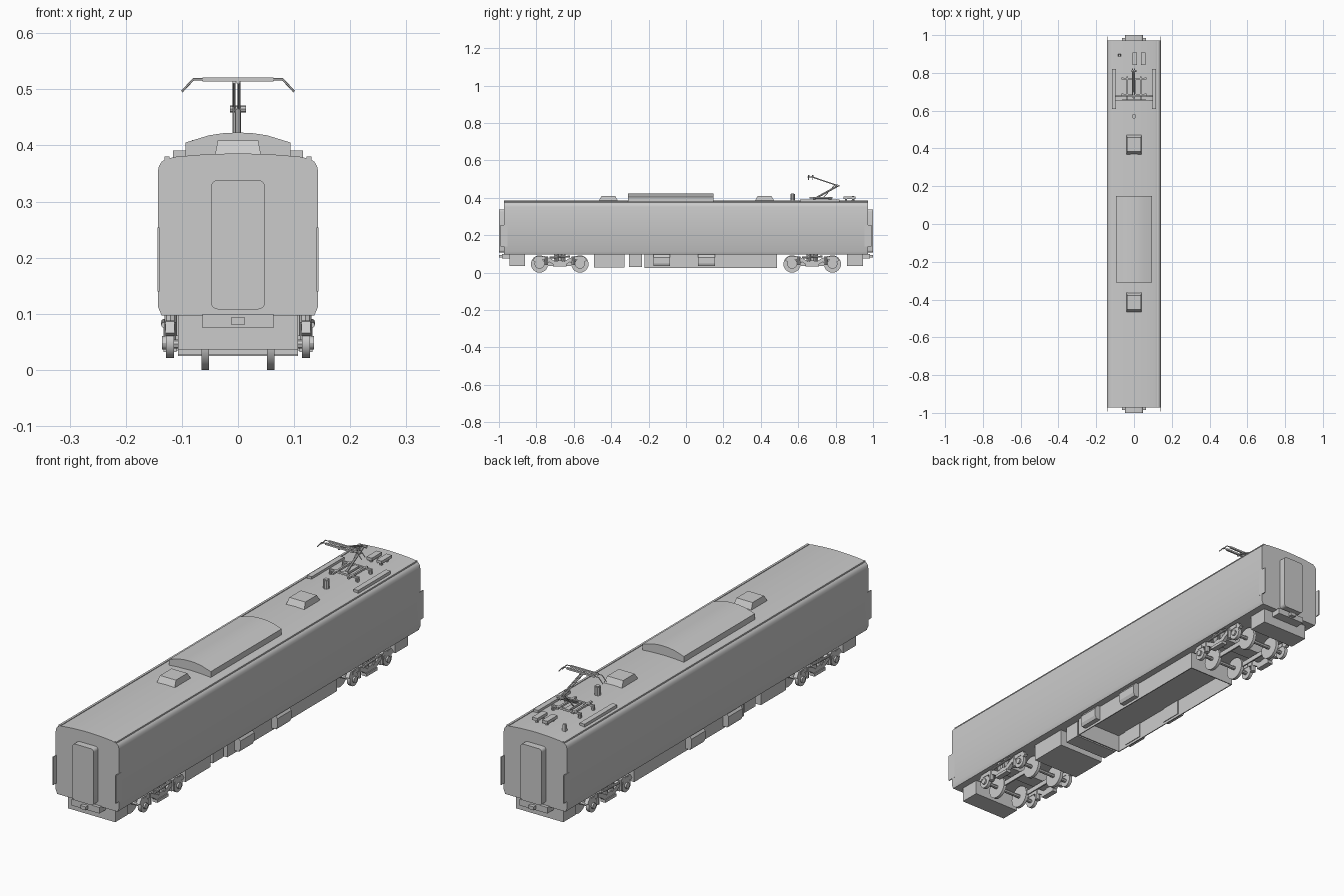
import bpy, bmesh, math
from mathutils import Vector

if "Cube" in bpy.data.objects:
    bpy.data.objects.remove(bpy.data.objects["Cube"])


def make(name, bm):
    bmesh.ops.recalc_face_normals(bm, faces=bm.faces)
    me = bpy.data.meshes.new(name)
    bm.to_mesh(me)
    bm.free()
    ob = bpy.data.objects.new(name, me)
    bpy.context.collection.objects.link(ob)
    return ob


def extrude(name, pts, axis, a, b):
    """Extrude a closed 2D outline along x (pts = y,z) or y (pts = x,z)."""
    bm = bmesh.new()
    place = (lambda p, t: (t, p[0], p[1])) if axis == 'x' else (lambda p, t: (p[0], t, p[1]))
    f = bm.faces.new([bm.verts.new(place(p, a)) for p in pts])
    r = bmesh.ops.extrude_face_region(bm, geom=[f])
    d = Vector((b - a, 0, 0)) if axis == 'x' else Vector((0, b - a, 0))
    bmesh.ops.translate(bm, vec=d, verts=[v for v in r['geom'] if isinstance(v, bmesh.types.BMVert)])
    return make(name, bm)


def box(name, x0, x1, y0, y1, z0, z1, inset=(0, 0)):
    """Box whose top may be narrowed by inset x, y."""
    bm = bmesh.new()
    bmesh.ops.create_cube(bm, size=1)
    for v in bm.verts:
        top = v.co.z > 0
        ix, iy = inset if top else (0, 0)
        v.co = (x1 - ix if v.co.x > 0 else x0 + ix,
                y1 - iy if v.co.y > 0 else y0 + iy, z1 if top else z0)
    return make(name, bm)


def rod(name, p, q, r, seg=8):
    p, q = Vector(p), Vector(q)
    bm = bmesh.new()
    bmesh.ops.create_cone(bm, cap_ends=True, segments=seg, radius1=r, radius2=r, depth=(q - p).length)
    rot = (q - p).to_track_quat('Z', 'Y').to_matrix()
    for v in bm.verts:
        v.co = rot @ v.co + (p + q) / 2
    return make(name, bm)


def smooth(ob, angle=30):
    bpy.ops.object.select_all(action='DESELECT')
    ob.select_set(True)
    bpy.context.view_layer.objects.active = ob
    bpy.ops.object.shade_smooth_by_angle(angle=math.radians(angle))


def sym(half):
    return half + [(-x, z) for x, z in reversed(half) if x > 0]


def rounded(x, z0, z1, r, n=4):
    pts = []
    for cx, cz, a0 in ((x - r, z0 + r, -90), (x - r, z1 - r, 0), (r - x, z1 - r, 90), (r - x, z0 + r, 180)):
        for i in range(n + 1):
            a = math.radians(a0 + 90 * i / n)
            pts.append((cx + r * math.cos(a), cz + r * math.sin(a)))
    return pts


# Car body
body = [(0.136, 0.097), (0.143, 0.113), (0.143, 0.352), (0.141, 0.363), (0.136, 0.371),
        (0.128, 0.376), (0.11, 0.380), (0.06, 0.384), (0, 0.386)]
smooth(extrude("car_body", sym(body), 'y', -0.972, 0.972))

# Roof cooling unit with arched top
unit = [(0.094, 0.375), (0.094, 0.405), (0.052, 0.418), (0.025, 0.422), (0, 0.423)]
smooth(extrude("roof_cooling_unit", sym(unit), 'y', -0.31, 0.148))

# Roof vents
for y in (-0.415, 0.42):
    box("roof_vent", -0.042, 0.042, y - 0.055, y + 0.055, 0.378, 0.409, (0.006, 0.018))

# Both ends: gangway, corner plates, coupler and end equipment box
for s in (-1, 1):
    Y = lambda a, b: sorted((s * a, s * b))
    smooth(extrude("gangway_frame", rounded(0.048, 0.108, 0.338, 0.012), 'y', *Y(0.96, 1.0)))
    box("coupler_plate", -0.063, 0.063, *Y(0.90, 0.985), 0.075, 0.1)
    box("coupler_head", -0.012, 0.012, *Y(0.97, 1.0), 0.08, 0.094)
    box("end_equipment_box", -0.107, 0.107, *Y(0.862, 0.945), 0.036, 0.1)
    for m in (-1, 1):
        box("corner_plate", *sorted((m * 0.1395, m * 0.1435)), *Y(0.955, 0.992), 0.14, 0.254)

# Gutters and roof walkway rails
for m in (-1, 1):
    box("roof_gutter", *sorted((m * 0.122, m * 0.131)), -0.97, 0.97, 0.372, 0.380)
    box("roof_walkway", *sorted((m * 0.094, m * 0.116)), 0.61, 0.82, 0.378, 0.391)

# Underfloor trough, open at the bottom
x, ya, yb, t = 0.107, -0.222, 0.487, 0.004
for m in (-1, 1):
    box("trough_side", *sorted((m * x, m * (x - t))), ya, yb, 0.025, 0.1)
for y in (ya, yb - t):
    box("trough_end", -x + t, x - t, y, y + t, 0.025, 0.1)

# Other underfloor boxes
box("underfloor_box", -0.107, 0.107, -0.492, -0.33, 0.027, 0.1)
box("underfloor_middle_box", -0.1, 0.1, -0.305, -0.236, 0.03, 0.1)
for m, y in ((1, -0.13), (1, 0.11), (-1, -0.13), (-1, 0.11)):
    extrude("side_equipment_box", [(m * 0.10, 0.035), (m * 0.127, 0.035), (m * 0.133, 0.048),
            (m * 0.133, 0.08), (m * 0.12, 0.097), (m * 0.10, 0.097)], 'y', y - 0.045, y + 0.045)

# Bogies
for c in (-0.675, 0.675):
    box("bogie_bolster", -0.11, 0.11, c - 0.03, c + 0.03, 0.06, 0.1)
    for dy in (-0.108, 0.108):
        rod("axle", (-0.12, c + dy, 0.046), (0.12, c + dy, 0.046), 0.008)
    for m in (-1, 1):
        # wheels and axle boxes
        for dy in (-0.108, 0.108):
            y, e = c + dy, math.copysign(1, dy)
            smooth(rod("wheel", (m * 0.052, y, 0.046), (m * 0.065, y, 0.046), 0.046, 24))
            smooth(rod("axle_box", (m * 0.114, y, 0.048), (m * 0.128, y, 0.048), 0.027, 16))
            smooth(rod("axle_cap", (m * 0.128, y, 0.048), (m * 0.135, y, 0.048), 0.012, 12))
            smooth(rod("primary_spring", (m * 0.121, y - e * 0.035, 0.04), (m * 0.121, y - e * 0.035, 0.085), 0.011, 10))
            box("spring_hanger", *sorted((m * 0.112, m * 0.13)), y - 0.012, y + 0.012, 0.07, 0.082)
        # wavy side frame
        half = [(0, 0.044), (0.035, 0.044), (0.055, 0.058), (0.085, 0.07), (0.118, 0.07),
                (0.135, 0.06), (0.145, 0.066), (0.13, 0.086), (0.08, 0.088), (0.05, 0.076), (0.03, 0.064), (0, 0.064)]
        outline = [(c + h, z) for h, z in half] + [(c - h, z) for h, z in reversed(half[1:-1])]
        extrude("bogie_side_frame", outline, 'x', m * 0.113, m * 0.129)
        # suspension and brake gear
        for dy in (-0.02, 0.02):
            smooth(rod("secondary_spring", (m * 0.12, c + dy, 0.06), (m * 0.12, c + dy, 0.099), 0.012, 10))
        box("lower_spring_plank", *sorted((m * 0.11, m * 0.133)), c - 0.035, c + 0.035, 0.032, 0.044)
        rod("damper", (m * 0.132, c - 0.055, 0.08), (m * 0.132, c + 0.055, 0.086), 0.005)
        box("brake_beam", *sorted((m * 0.056, m * 0.062)), c - 0.08, c + 0.08, 0.036, 0.056)

# Small roof equipment near the pantograph
smooth(rod("surge_arrester", (0, 0.57, 0.38), (0, 0.57, 0.42), 0.012, 10))
box("surge_arrester_cap", -0.008, 0.008, 0.562, 0.578, 0.418, 0.423)
for x in (0.003, 0.048):
    box("switch_box", x - 0.012, x + 0.012, 0.842, 0.907, 0.395, 0.407)
    for y in (0.856, 0.893):
        rod("switch_foot", (x, y, 0.38), (x, y, 0.396), 0.006)
box("roof_antenna", -0.085, -0.069, 0.885, 0.901, 0.376, 0.41, (0.003, 0.003))

# Pantograph base frame
for x in (-0.035, 0.035):
    box("pantograph_base_rail", x - 0.004, x + 0.004, 0.66, 0.782, 0.396, 0.404)
for y in (0.685, 0.77):
    box("pantograph_cross_rail", -0.066, 0.066, y - 0.004, y + 0.004, 0.396, 0.404)
    for x in (-0.06, 0.06):
        rod("insulator", (x, y, 0.378), (x, y, 0.398), 0.007)
box("pantograph_drive", -0.01, 0.01, 0.685, 0.77, 0.394, 0.403)

# Pantograph arms
elbow = (0, 0.81, 0.463)
rod("lower_arm", (0, 0.70, 0.402), elbow, 0.005)
rod("lower_link", (-0.008, 0.735, 0.402), (-0.008, 0.795, 0.468), 0.002, 6)
rod("elbow_joint", (-0.014, 0.81, 0.465), (0.014, 0.81, 0.465), 0.006)
for x in (-0.007, 0.002):
    rod("upper_arm", (x, 0.822, 0.462), (x, 0.67, 0.513), 0.003, 6)
rod("head_bracket", (0, 0.65, 0.512), (0, 0.685, 0.512), 0.003, 6)

# Pantograph head with drooping horns
for y in (0.655, 0.678):
    box("contact_strip", -0.063, 0.063, y - 0.004, y + 0.004, 0.514, 0.521)
    for m in (-1, 1):
        rod("horn_flat", (m * 0.06, y, 0.518), (m * 0.08, y, 0.518), 0.002, 6)
        rod("horn_tip", (m * 0.079, y, 0.5185), (m * 0.1, y, 0.496), 0.002, 6)
